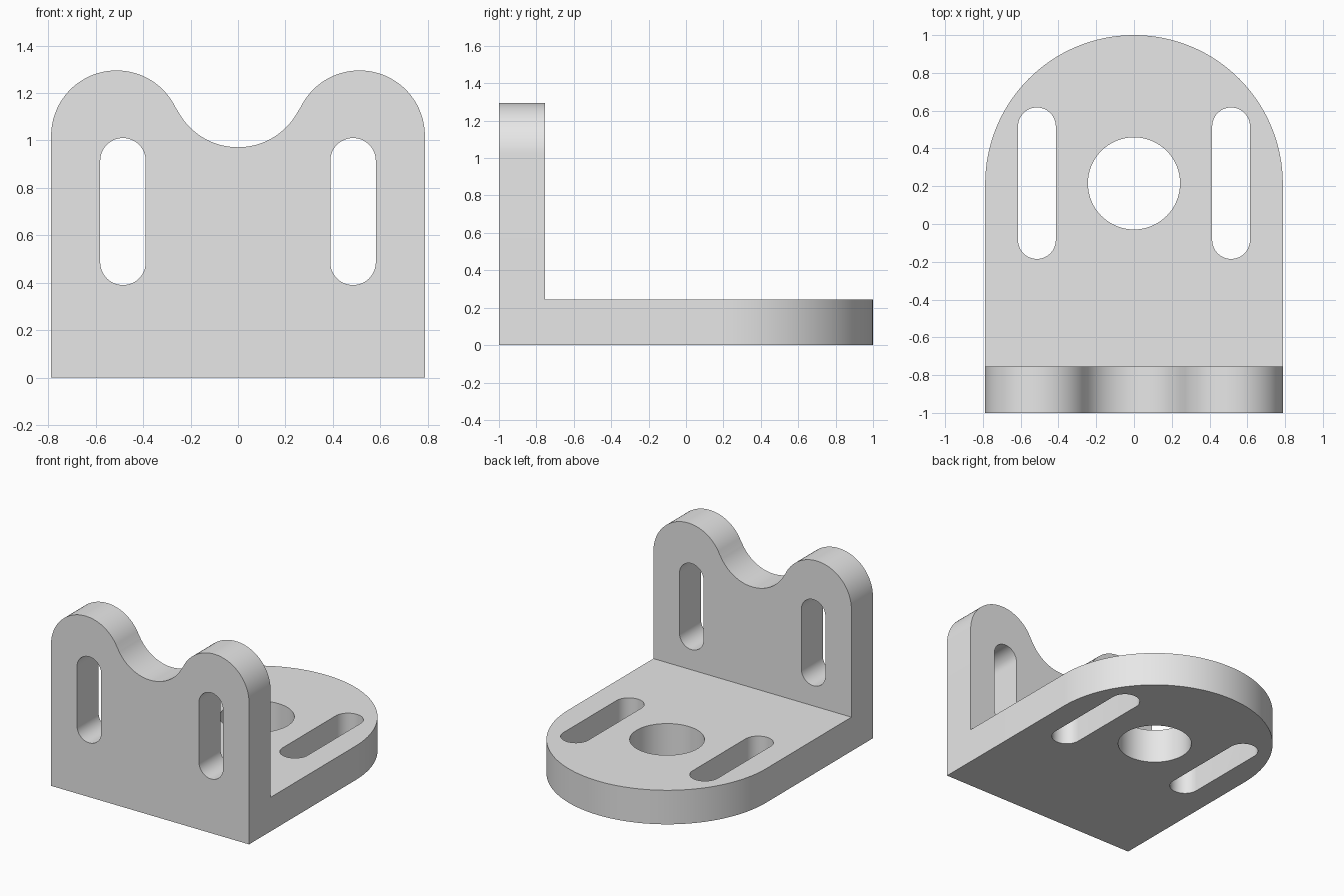
import bpy, bmesh
from math import sin, cos, pi, atan2, radians
from mathutils import Vector

cube = bpy.data.objects.get("Cube")
if cube:
    bpy.data.objects.remove(cube, do_unlink=True)

HALF_W, THICK = 0.788, 0.245

grey = bpy.data.materials.new("plain grey")
grey.use_nodes = True
grey.diffuse_color = (0.8, 0.8, 0.8, 1)
grey.node_tree.nodes["Principled BSDF"].inputs["Base Color"].default_value = (0.8, 0.8, 0.8, 1)


def arc(cx, cy, r, start, end, steps=24):
    angles = [start + (end - start) * i / steps for i in range(steps + 1)]
    return [(cx + r * cos(a), cy + r * sin(a)) for a in angles]


def slot(cx, low, high, r):
    return arc(cx, high - r, r, 0, pi) + arc(cx, low + r, r, pi, 2 * pi)


def prism(name, outline, place, depth):
    """Extrude a flat outline; place maps (u, v) to a 3D point."""
    mesh = bpy.data.meshes.new(name)
    bm = bmesh.new()
    face = bm.faces.new([bm.verts.new(place(u, v)) for u, v in outline])
    top = bmesh.ops.extrude_face_region(bm, geom=[face])["geom"]
    moved = [g for g in top if isinstance(g, bmesh.types.BMVert)]
    bmesh.ops.translate(bm, verts=moved, vec=depth)
    bmesh.ops.remove_doubles(bm, verts=bm.verts[:], dist=0.0001)
    bmesh.ops.recalc_face_normals(bm, faces=bm.faces[:])
    bm.to_mesh(mesh)
    bm.free()
    mesh.materials.append(grey)
    obj = bpy.data.objects.new(name, mesh)
    bpy.context.collection.objects.link(obj)
    return obj


def combine(target, tool, operation):
    """Apply a boolean and remove the tool object."""
    bpy.context.view_layer.objects.active = target
    mod = target.modifiers.new("combine", "BOOLEAN")
    mod.operation, mod.object, mod.solver = operation, tool, "EXACT"
    bpy.ops.object.modifier_apply(modifier=mod.name)
    bpy.data.objects.remove(tool, do_unlink=True)


# Base plate: rectangle with a semicircular rear end
base = [(-HALF_W, -1), (HALF_W, -1)] + arc(0, 1 - HALF_W, HALF_W, 0, pi, 64)
bracket = prism("bracket", base, lambda u, v: (u, v, 0), Vector((0, 0, THICK)))

# Upright plate: two rounded lobes blending tangentially into a central valley
lobe_x, lobe_z, lobe_r = 0.512, 1.019, HALF_W - 0.512
valley_r, valley_z = 0.287, 1.258
join = atan2(valley_z - lobe_z, -lobe_x)
right_half = arc(lobe_x, lobe_z, lobe_r, 0, join, 32)
right_half += arc(0, valley_z, valley_r, join - pi, -pi / 2, 20)[1:]
right_half.insert(0, (HALF_W, 0))
left_half = [(-x, z) for x, z in reversed(right_half[:-1])]
upright = prism("upright", right_half + left_half,
                lambda u, v: (u, -1, v), Vector((0, THICK, 0)))
combine(bracket, upright, "UNION")

# Slots in both plates
for side in (-1, 1):
    cutter = prism("upright_slot", slot(side * 0.485, 0.39, 1.01, 0.096),
                   lambda u, v: (u, -1.1, v), Vector((0, 0.5, 0)))
    combine(bracket, cutter, "DIFFERENCE")
    cutter = prism("base_slot", slot(side * 0.514, -0.185, 0.617, 0.1),
                   lambda u, v: (u, v, -0.1), Vector((0, 0, 0.5)))
    combine(bracket, cutter, "DIFFERENCE")

# Round hole in the base
hole = prism("base_hole", arc(0, 0.215, 0.244, 0, 2 * pi, 64),
             lambda u, v: (u, v, -0.1), Vector((0, 0, 0.5)))
combine(bracket, hole, "DIFFERENCE")

# Smooth rounded walls, crisp plate edges
bpy.ops.object.select_all(action="DESELECT")
bracket.select_set(True)
bpy.context.view_layer.objects.active = bracket
bpy.ops.object.shade_smooth_by_angle(angle=radians(30))
